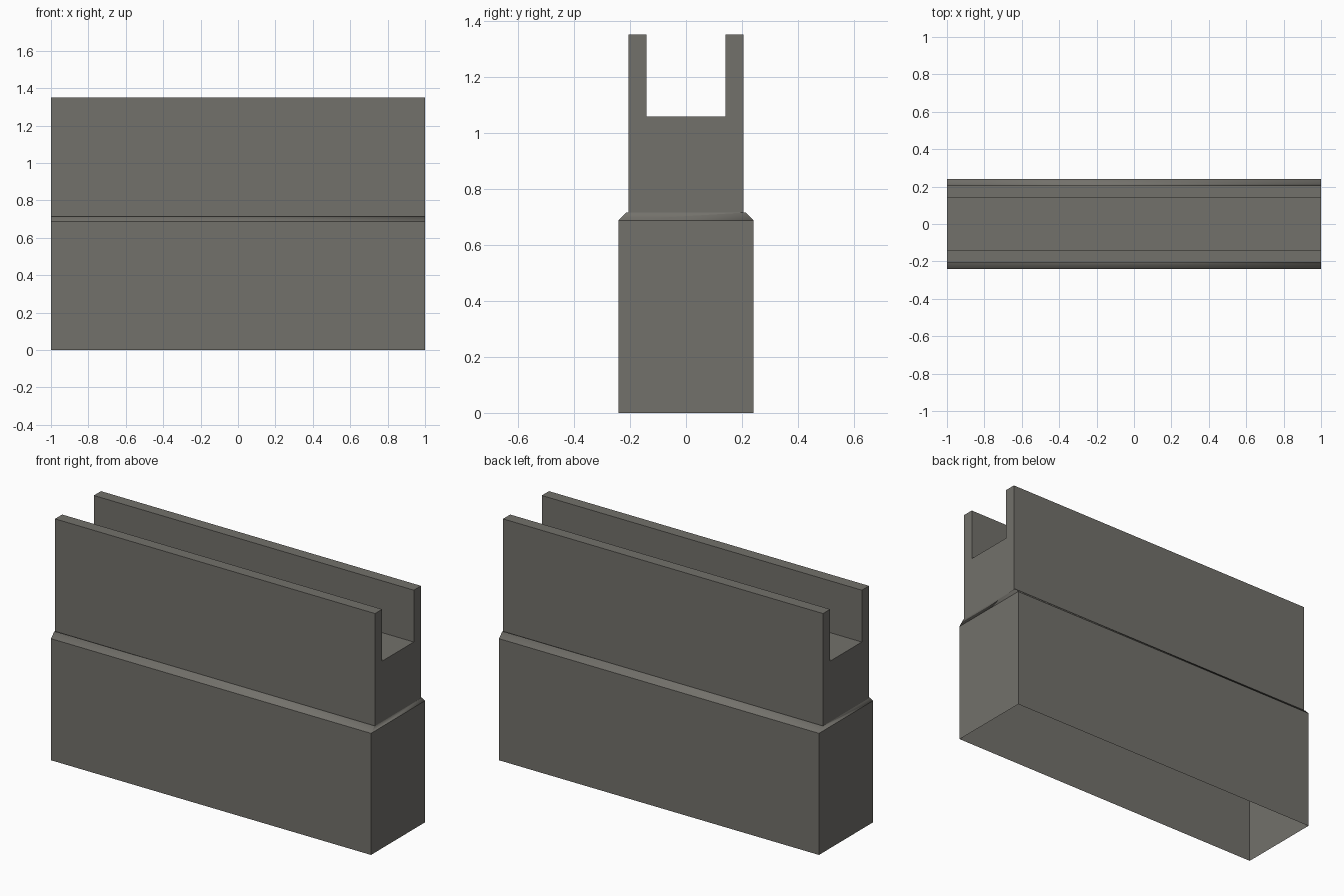
import bpy, bmesh

if "Cube" in bpy.data.objects:
    bpy.data.objects.remove(bpy.data.objects["Cube"])

mat = bpy.data.materials.new("warm_dark_grey")
mat.diffuse_color = (0.17, 0.164, 0.146, 1.0)
mat.use_nodes = True
mat.node_tree.nodes["Principled BSDF"].inputs["Base Color"].default_value = mat.diffuse_color

HALF = 1.0  # half length along x


def loft(name, profile, caps, smooth_band=None):
    """Stretch an open (y, z) profile along x and close both ends with the listed caps."""
    bm = bmesh.new()
    ends = [[bm.verts.new((x, y, z)) for y, z in profile] for x in (-HALF, HALF)]
    a, b = ends
    for i in range(len(profile) - 1):
        bm.faces.new((a[i], a[i + 1], b[i + 1], b[i]))
    for end in ends:
        for cap in caps:
            bm.faces.new([end[i] for i in cap])
    bmesh.ops.recalc_face_normals(bm, faces=bm.faces[:])
    # soft shading on the bevelled band only
    if smooth_band:
        lo, hi = smooth_band
        for f in bm.faces:
            f.smooth = all(lo - 0.001 <= v.co.z <= hi + 0.001 for v in f.verts)
    me = bpy.data.meshes.new(name)
    bm.to_mesh(me)
    bm.free()
    me.materials.append(mat)
    ob = bpy.data.objects.new(name, me)
    bpy.context.collection.objects.link(ob)
    return ob


def mirrored(points):
    """Right half of a profile, joined to its mirror image across y = 0."""
    return points + [(-y, z) for y, z in reversed(points)]


# Lower base: hollow, open underneath, bevelled shoulder with a narrow ledge
right = [(0.241, 0.0), (0.241, 0.687), (0.214, 0.715), (0.205, 0.715)]
left = [(-y, z) for y, z in reversed(right)]
base = right + left
# the ledges meet the upper channel, so the joining strip is left out below
ob = loft("lower_base", base, [(0, 1, 6, 7), (1, 2, 3, 4, 5, 6)], (0.687, 0.715))
bm = bmesh.new()
bm.from_mesh(ob.data)
strip = [f for f in bm.faces if all(abs(abs(v.co.y) - 0.205) < 1e-4 for v in f.verts)]
bmesh.ops.delete(bm, geom=strip, context='FACES')
bm.to_mesh(ob.data)
bm.free()

# Upper channel: U section with two thin side walls and a flat slot floor
loft("upper_channel",
     mirrored([(0.205, 0.715), (0.205, 1.35), (0.141, 1.35), (0.141, 1.057)]),
     [tuple(range(8))])
